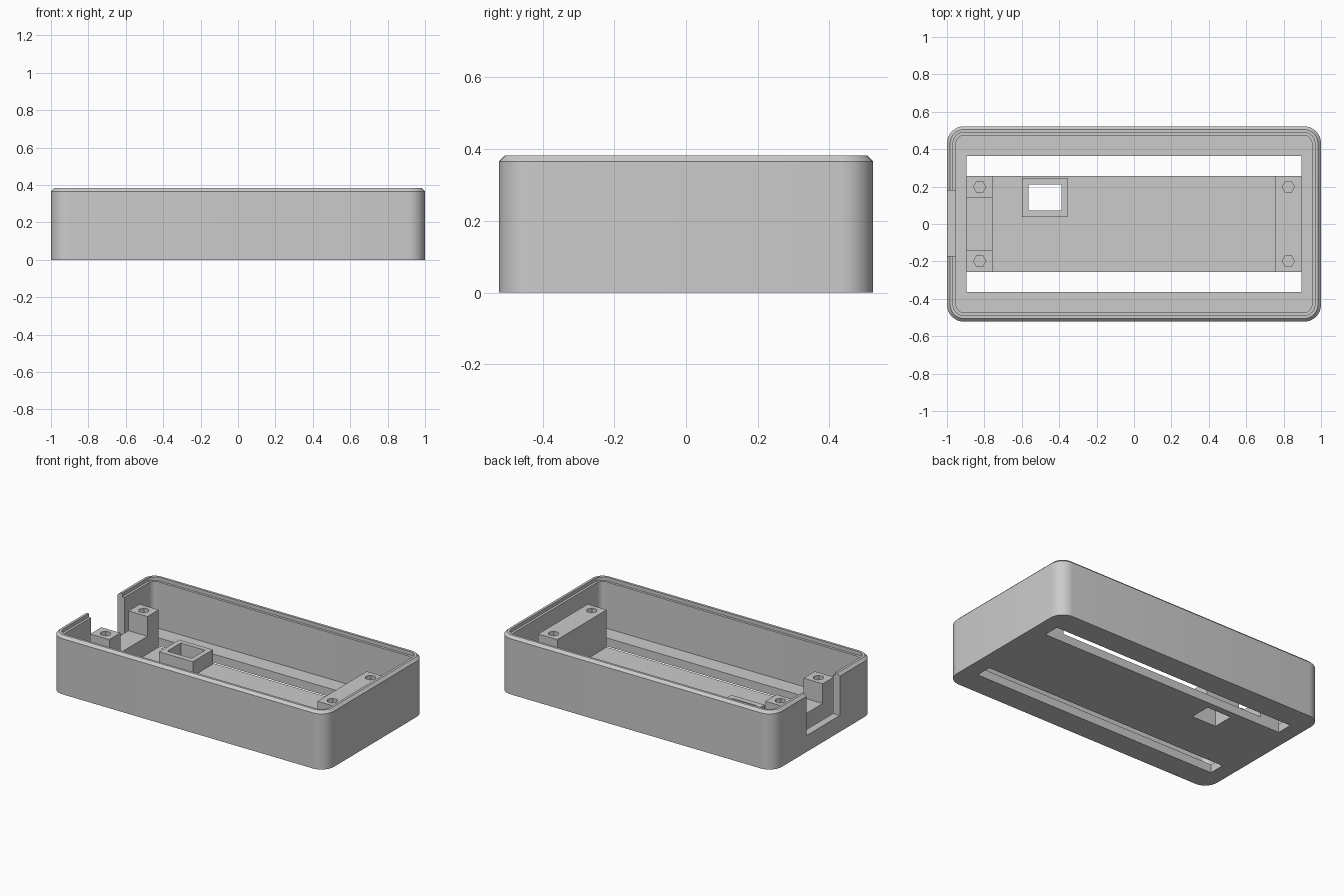
import bpy, bmesh, math
from mathutils import Matrix

if bpy.data.objects.get("Cube"):
    bpy.data.objects.remove(bpy.data.objects["Cube"], do_unlink=True)

grey = bpy.data.materials.new("matte grey")
grey.use_nodes = True
colour = (0.6, 0.6, 0.6, 1)
grey.diffuse_color = colour
grey.node_tree.nodes["Principled BSDF"].inputs["Base Color"].default_value = colour

HALF_X, HALF_Y, RADIUS = 1.0, 0.522, 0.09
HEIGHT, FLOOR, POST = 0.383, 0.055, 0.3
SCREW_X, SCREW_Y = 0.825, 0.198
SLOT_X, SLOT_IN, SLOT_OUT = 0.896, 0.257, 0.363
BLOCK_X = 0.757


def make_object(name, bm):
    bmesh.ops.recalc_face_normals(bm, faces=bm.faces)
    mesh = bpy.data.meshes.new(name)
    bm.to_mesh(mesh)
    bm.free()
    mesh.materials.append(grey)
    obj = bpy.data.objects.new(name, mesh)
    bpy.context.collection.objects.link(obj)
    return obj


def box(name, x0, x1, y0, y1, z0, z1):
    place = Matrix.Translation(((x0 + x1) / 2, (y0 + y1) / 2, (z0 + z1) / 2))
    bm = bmesh.new()
    bmesh.ops.create_cube(bm, size=1, matrix=place @ Matrix.Diagonal((x1 - x0, y1 - y0, z1 - z0, 1)))
    return make_object(name, bm)


def hex_pin(x, y):
    # quarter turn points two corners along x
    bm = bmesh.new()
    bmesh.ops.create_cone(bm, cap_ends=True, segments=6, radius1=0.033, radius2=0.033, depth=0.3,
                          matrix=Matrix.Translation((x, y, POST)) @ Matrix.Rotation(math.pi / 2, 4, "Z"))
    return make_object("screw_hole_cutter", bm)


def cut(obj, cutters):
    for cutter in cutters:
        cutter.hide_render = True
        mod = obj.modifiers.new("cut", "BOOLEAN")
        mod.operation, mod.solver, mod.object = "DIFFERENCE", "EXACT", cutter
    bpy.context.view_layer.update()
    graph = bpy.context.evaluated_depsgraph_get()
    mesh = bpy.data.meshes.new_from_object(obj.evaluated_get(graph))
    obj.modifiers.clear()
    obj.data = mesh
    for cutter in cutters:
        bpy.data.objects.remove(cutter, do_unlink=True)


def rounded_loop(bm, inset, z, steps=8):
    r = RADIUS - inset
    cx, cy = HALF_X - RADIUS, HALF_Y - RADIUS
    verts = []
    for corner, (sx, sy) in enumerate([(1, 1), (-1, 1), (-1, -1), (1, -1)]):
        for i in range(steps + 1):
            a = (corner + i / steps) * math.pi / 2
            verts.append(bm.verts.new((sx * cx + r * math.cos(a), sy * cy + r * math.sin(a), z)))
    return verts


# Tray: wall profile of inset and height, swept round a rounded rectangle
profile = [(0, 0), (0, 0.366), (0.017, HEIGHT), (0.033, HEIGHT),
           (0.033, 0.36), (0.049, 0.36), (0.049, FLOOR)]
bm = bmesh.new()
loops = [rounded_loop(bm, inset, z) for inset, z in profile]
for low, high in zip(loops, loops[1:]):
    n = len(low)
    for i in range(n):
        j = (i + 1) % n
        bm.faces.new((low[i], low[j], high[j], high[i]))
bm.faces.new(loops[0])
bm.faces.new(loops[-1])
tray = make_object("tray", bm)

# Two floor slots, the window in the floor and the end wall notch
cut(tray, [box("back_slot_cutter", -SLOT_X, SLOT_X, SLOT_IN, SLOT_OUT, -0.1, 0.2),
           box("front_slot_cutter", -SLOT_X, SLOT_X, -SLOT_OUT, -SLOT_IN, -0.1, 0.2),
           box("window_cutter", -0.565, -0.388, 0.073, 0.212, -0.1, 0.2),
           box("notch_cutter", -1.1, -0.93, -0.17, 0.178, 0.108, 0.5)])
bpy.ops.object.select_all(action="DESELECT")
tray.select_set(True)
bpy.context.view_layer.objects.active = tray
bpy.ops.object.shade_smooth_by_angle(angle=math.radians(30))

# Raised frame round the window
frame = box("window_frame", -0.6, -0.355, 0.037, 0.245, FLOOR, 0.15)
cut(frame, [box("frame_cutter", -0.565, -0.388, 0.073, 0.212, 0, 0.3)])

# Solid support block at one end
support = box("support_block", BLOCK_X, SLOT_X, -SLOT_IN, SLOT_IN, FLOOR, POST)
cut(support, [hex_pin(SCREW_X, s * SCREW_Y) for s in (-1, 1)])

# Pair of posts joined by a low saddle behind the notch
posts = box("saddle_posts", -SLOT_X, -BLOCK_X, -SLOT_IN, SLOT_IN, FLOOR, POST)
cut(posts, [box("saddle_cutter", -1, -0.7, -0.141, 0.141, 0.17, 0.5)]
    + [hex_pin(-SCREW_X, s * SCREW_Y) for s in (-1, 1)])
